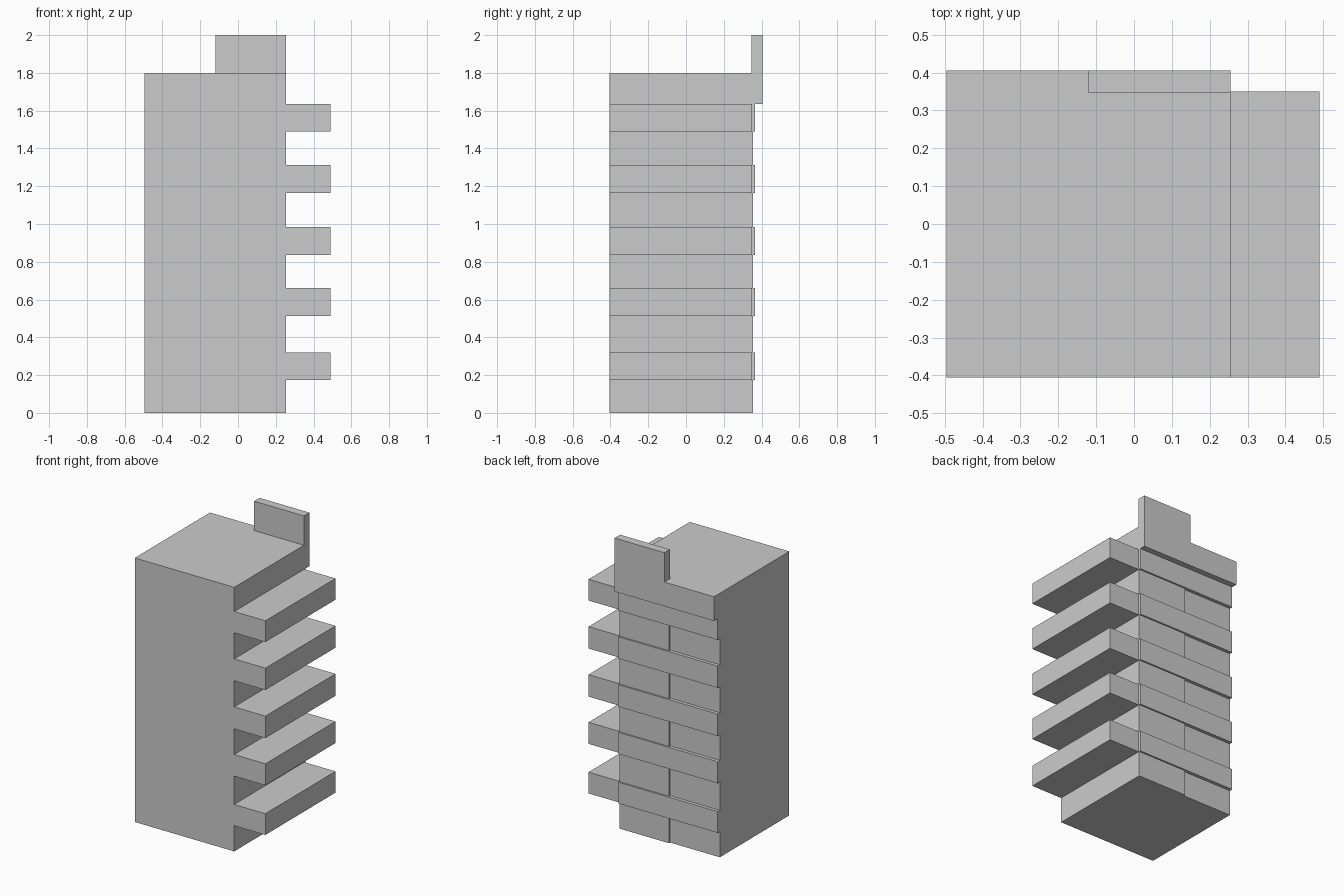
import bpy, bmesh
from mathutils import Vector

if "Cube" in bpy.data.objects:
    bpy.data.objects.remove(bpy.data.objects["Cube"])


def box(name, x, y, z):
    """Axis-aligned box from (min, max) pairs."""
    lo, hi = Vector((x[0], y[0], z[0])), Vector((x[1], y[1], z[1]))
    bm = bmesh.new()
    bmesh.ops.create_cube(bm, size=1)
    for v in bm.verts:
        v.co = Vector((lo[i] + (v.co[i] + 0.5) * (hi[i] - lo[i]) for i in range(3)))
    me = bpy.data.meshes.new(name)
    bm.to_mesh(me)
    bm.free()
    ob = bpy.data.objects.new(name, me)
    bpy.context.collection.objects.link(ob)
    return ob


LEFT, SPLIT, SIDE, TIP = -0.495, -0.12, 0.255, 0.49
FRONT, BACK = -0.405, 0.405

# Main tower block
box("tower", (LEFT, SIDE), (FRONT, 0.342), (0, 1.8))

# Shallow raised panel on one half of the back
box("back_panel", (SPLIT, SIDE), (0.342, 0.354), (0, 1.635))

# Parapet overhanging the back, with a raised sign panel
box("parapet", (LEFT, SIDE), (0.342, BACK), (1.635, 1.8))
box("roof_panel", (SPLIT, SIDE), (0.346, BACK), (1.8, 2.0))

# Balcony slabs on the side, continued as thin bands across the back
for i, (z0, z1) in enumerate([(0.175, 0.32), (0.513, 0.66), (0.835, 0.985),
                              (1.163, 1.312), (1.49, 1.635)]):
    box(f"balcony_{i + 1}", (SIDE, TIP), (FRONT, 0.35), (z0, z1))
    box(f"back_band_{i + 1}", (LEFT, SIDE), (0.342, 0.365), (z0, z1))
